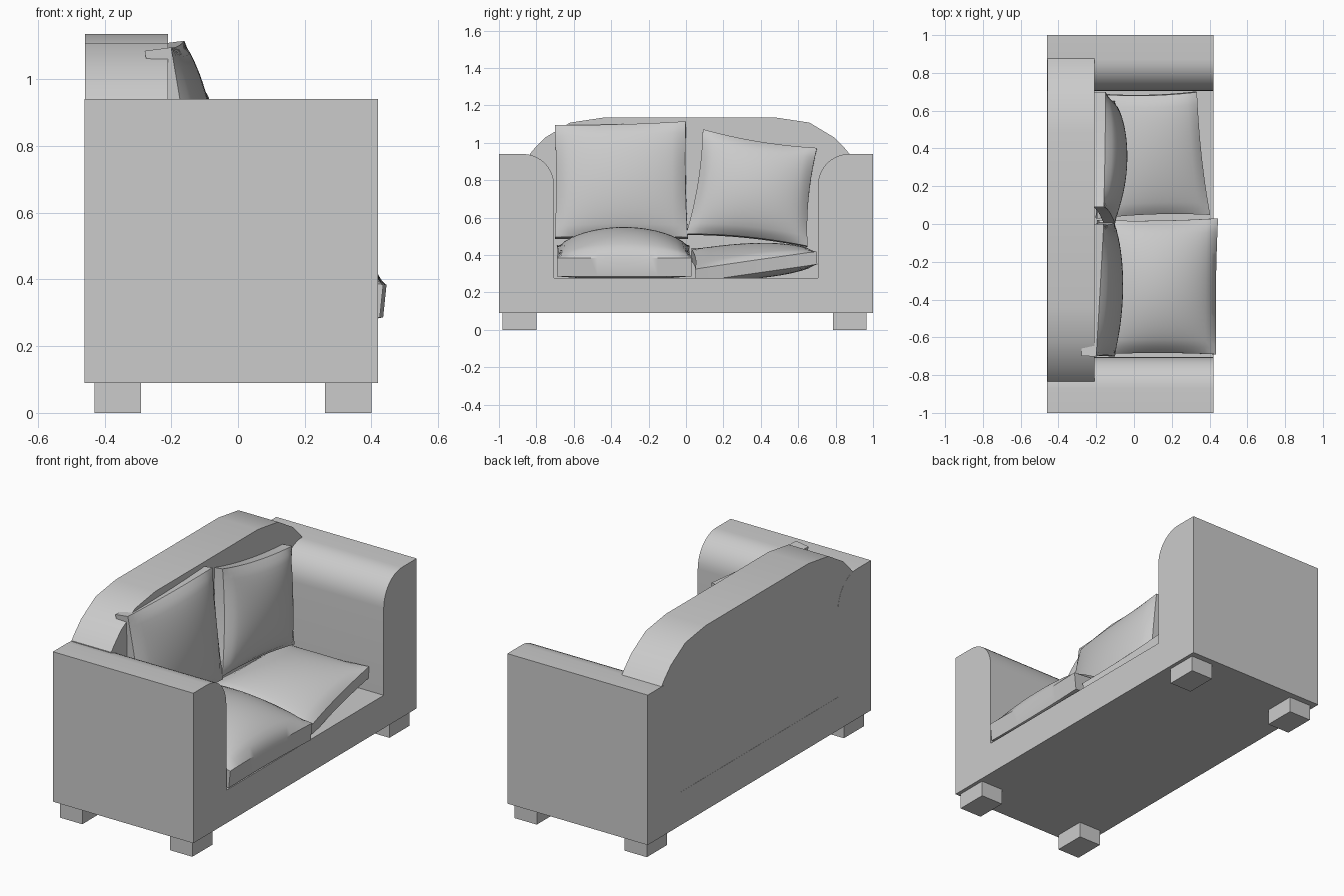
import bpy, bmesh, math
from mathutils import Vector

if "Cube" in bpy.data.objects:
    bpy.data.objects.remove(bpy.data.objects["Cube"])


def finish(name, bm, smooth=True):
    bmesh.ops.recalc_face_normals(bm, faces=bm.faces)
    me = bpy.data.meshes.new(name)
    bm.to_mesh(me)
    bm.free()
    ob = bpy.data.objects.new(name, me)
    bpy.context.collection.objects.link(ob)
    if smooth:
        bpy.ops.object.select_all(action='DESELECT')
        ob.select_set(True)
        bpy.context.view_layer.objects.active = ob
        bpy.ops.object.shade_smooth_by_angle(angle=math.radians(35))
    return ob


def extrude_x(name, profile, x0, x1, smooth=True):
    """Extrude a (y, z) outline from x0 to x1."""
    bm = bmesh.new()
    face = bm.faces.new([bm.verts.new((x0, y, z)) for y, z in profile])
    geo = bmesh.ops.extrude_face_region(bm, geom=[face])
    verts = [g for g in geo['geom'] if isinstance(g, bmesh.types.BMVert)]
    bmesh.ops.translate(bm, verts=verts, vec=(x1 - x0, 0, 0))
    return finish(name, bm, smooth)


def box(name, x0, x1, y0, y1, z0, z1):
    return extrude_x(name, [(y0, z0), (y1, z0), (y1, z1), (y0, z1)], x0, x1, False)


def pillow(name, corners, edge, bulge, under, pinch, n=20):
    """Soft cushion stretched over four corners, ordered around the visible side."""
    a, b, c, d = [Vector(p) for p in corners]
    normal = (c - a).cross(d - b).normalized()

    def point(i, j, side):
        u, v = 2 * i / n - 1, 2 * j / n - 1
        fu, fv = 1 - u * u, 1 - v * v
        s = (u * (1 - pinch * fv) + 1) / 2
        t = (v * (1 - pinch * fu) + 1) / 2
        p = a.lerp(b, s).lerp(d.lerp(c, s), t)
        swell = (fu * fv) ** 0.6 * (bulge if side > 0 else under)
        return p + normal * side * (edge + swell)

    bm = bmesh.new()
    sheets = []
    for side in (1, -1):
        g = [[bm.verts.new(point(i, j, side)) for j in range(n + 1)] for i in range(n + 1)]
        for i in range(n):
            for j in range(n):
                bm.faces.new((g[i][j], g[i + 1][j], g[i + 1][j + 1], g[i][j + 1]))
        sheets.append(g)
    # Side band joining the two sheets
    rim = ([(i, 0) for i in range(n)] + [(n, j) for j in range(n)] +
           [(i, n) for i in range(n, 0, -1)] + [(0, j) for j in range(n, 0, -1)])
    top, low = sheets
    for (i, j), (k, m) in zip(rim, rim[1:] + rim[:1]):
        bm.faces.new((top[i][j], top[k][m], low[k][m], low[i][j]))
    return finish(name, bm)


# Base slab and feet
box("base", -0.46, 0.42, -1, 1, 0.09, 0.277)
for fx, x in (("back", -0.43), ("front", 0.26)):
    for fy, y in (("left", -0.98), ("right", 0.785)):
        box(f"{fx}_{fy}_foot", x, x + 0.14, y, y + 0.18, 0, 0.09)

# Arms with rounded inner top edge
arc = [(0.87 - 0.165 * math.sin(k * math.pi / 20), 0.77 + 0.17 * math.cos(k * math.pi / 20))
       for k in range(11)]
arm = [(1, 0.27), (1, 0.94)] + arc + [(0.705, 0.27)]
for label, s in (("left", -1), ("right", 1)):
    extrude_x(f"{label}_arm", [(s * y, z) for y, z in arm], -0.46, 0.42)

# Backrest with sloped shoulders
half = [(0.855, 0.27), (0.855, 0.94), (0.83, 0.97), (0.77, 1.03), (0.64, 1.108), (0.46, 1.135)]
back = [(0.02 + y, z) for y, z in half] + [(0.02 - y, z) for y, z in reversed(half)]
extrude_x("backrest", back, -0.459, -0.21)

# Seat cushions
pillow("left_seat_cushion",
       [(0.43, -0.69, 0.335), (0.44, 0.03, 0.335), (-0.19, 0.02, 0.40), (-0.19, -0.69, 0.40)],
       0.05, 0.13, 0.04, 0.02)
pillow("right_seat_cushion",
       [(0.40, 0.05, 0.29), (0.33, 0.70, 0.385), (-0.20, 0.69, 0.385), (-0.20, 0.03, 0.40)],
       0.035, 0.06, 0.05, 0.04)

# Back cushions
pillow("left_back_cushion",
       [(-0.14, -0.70, 0.49), (-0.14, 0.01, 0.49), (-0.20, 0.0, 1.11), (-0.24, -0.70, 1.09)],
       0.04, 0.075, 0.05, 0.02)
pillow("right_back_cushion",
       [(-0.13, 0.0, 0.51), (-0.13, 0.65, 0.445), (-0.18, 0.70, 0.97), (-0.19, 0.09, 1.07)],
       0.03, 0.09, 0.05, 0.06)
